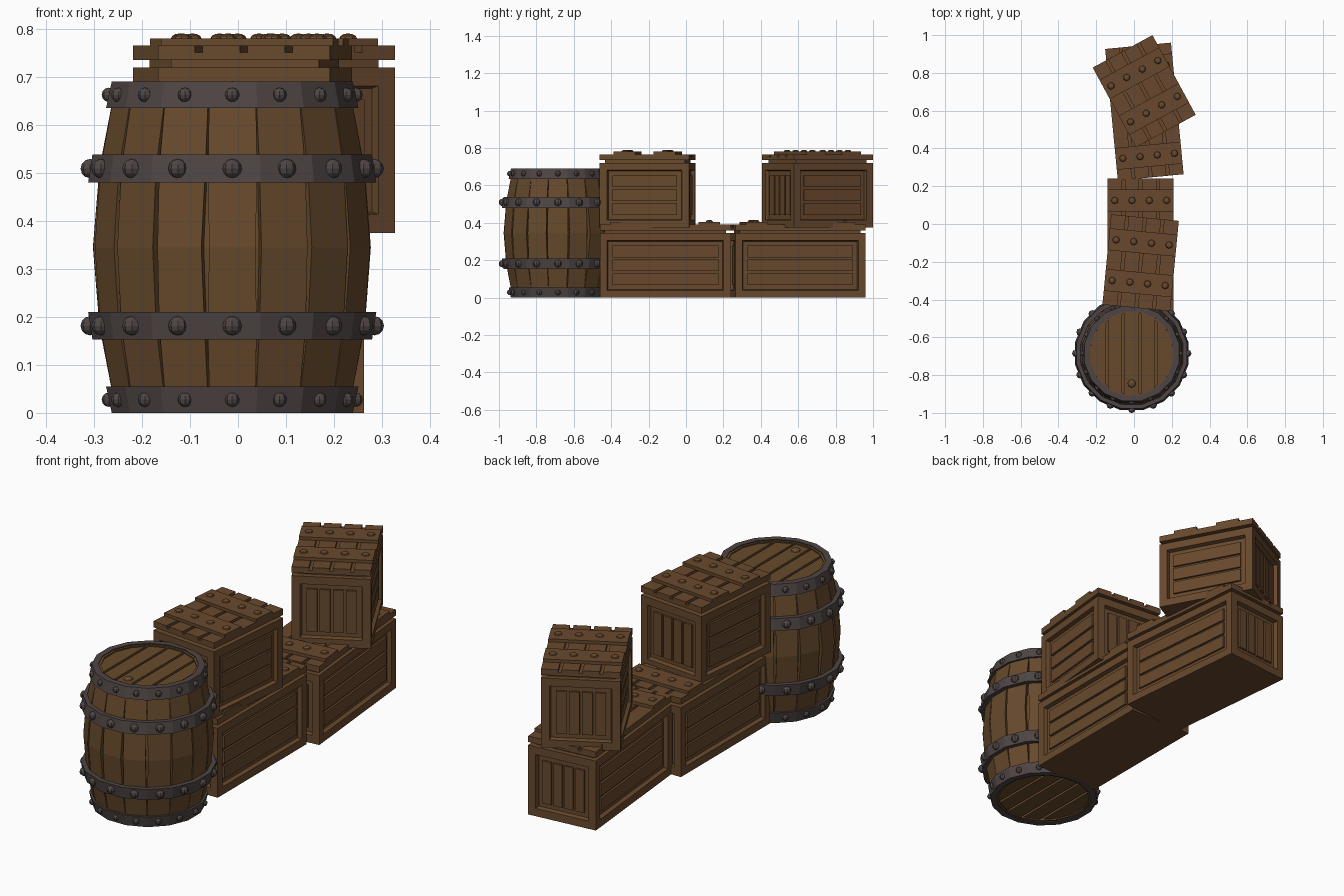
import bpy, bmesh, math, random
from mathutils import Matrix, Vector

if "Cube" in bpy.data.objects:
    bpy.data.objects.remove(bpy.data.objects["Cube"])

random.seed(4)


def material(name, rgb):
    m = bpy.data.materials.new(name)
    m.diffuse_color = (*rgb, 1)
    m.use_nodes = True
    m.node_tree.nodes["Principled BSDF"].inputs["Base Color"].default_value = m.diffuse_color
    return m


WOOD = material("crate wood", (0.138, 0.066, 0.026))
OAK = material("barrel wood", (0.136, 0.068, 0.025))
IRON = material("dark iron", (0.078, 0.060, 0.058))


def finish(name, bm, mat, matrix=Matrix()):
    bmesh.ops.recalc_face_normals(bm, faces=bm.faces)
    me = bpy.data.meshes.new(name)
    bm.to_mesh(me)
    bm.free()
    me.materials.append(mat)
    ob = bpy.data.objects.new(name, me)
    ob.matrix_world = matrix
    bpy.context.collection.objects.link(ob)
    return ob


def box(bm, x0, x1, y0, y1, z0, z1):
    m = Matrix.Translation(((x0 + x1) / 2, (y0 + y1) / 2, (z0 + z1) / 2)) \
        @ Matrix.Diagonal((x1 - x0, y1 - y0, z1 - z0, 1))
    return bmesh.ops.create_cube(bm, size=1, matrix=m)


def stud(bm, loc, r, squash=(1, 1, 1)):
    m = Matrix.Translation(loc) @ Matrix.Diagonal((*squash, 1))
    bmesh.ops.create_uvsphere(bm, u_segments=8, v_segments=6, radius=r, matrix=m)


def prism(bm, pts, z0, z1):
    lo = [bm.verts.new((x, y, z0)) for x, y in pts]
    hi = [bm.verts.new((x, y, z1)) for x, y in pts]
    bm.faces.new(lo)
    bm.faces.new(hi)
    for i in range(len(pts)):
        j = (i + 1) % len(pts)
        bm.faces.new((lo[i], lo[j], hi[j], hi[i]))


# ---------------------------------------------------------------- crates
H = 0.345


def crate(name, w, l, x, y, z, angle, batten_y):
    mat = Matrix.Translation((x, y, z)) @ Matrix.Rotation(math.radians(angle), 4, 'Z')
    a, b = w / 2, l / 2
    frame, depth = 0.055, 0.02

    # framed body with recessed sides
    bm = bmesh.new()
    box(bm, -a, a, -b, b, 0, H)
    bm.normal_update()
    sides = [f for f in bm.faces if abs(f.normal.z) < 0.5]
    bmesh.ops.inset_individual(bm, faces=sides, thickness=frame, depth=0)
    bmesh.ops.inset_individual(bm, faces=sides, thickness=0.007, depth=-depth)
    # neck under the lid
    box(bm, -a + .025, a - .025, -b + .025, b - .025, H - .01, H + .02)
    finish(name + "_body", bm, WOOD, mat)

    # slats: three horizontal on long sides, four upright on short sides
    bm = bmesh.new()
    gap = 0.012
    e = frame + 0.012
    for s in (-1, 1):
        step = (H - 2 * e + gap) / 3
        for i in range(3):
            z0 = e + i * step
            xs = sorted((s * (a - depth - .005), s * (a - depth + .010)))
            box(bm, *xs, -b + e, b - e, z0, z0 + step - gap)
        step = (w - 2 * e + gap) / 4
        for i in range(4):
            x0 = -a + e + i * step
            ys = sorted((s * (b - depth - .005), s * (b - depth + .010)))
            box(bm, x0, x0 + step - gap, *ys, e, H - e)
    finish(name + "_slats", bm, WOOD, mat)

    # lid: backing board, four planks, two battens with round studs
    bm = bmesh.new()
    box(bm, -a, a, -b, b, H + .015, H + .031)
    step = (w + 0.016) / 4
    centres = []
    for i in range(4):
        x0 = -a + i * step
        box(bm, x0, x0 + step - .016, -b, b, H + .029, H + .045)
        centres.append(x0 + (step - .016) / 2)
    for s in (-1, 1):
        yb = s * batten_y
        box(bm, -a, a, yb - .058, yb + .058, H + .044, H + .060)
        for c in centres:
            stud(bm, (c, yb, H + .060), 0.019, (1, 1, .55))
    finish(name + "_lid", bm, WOOD, mat)


crate("lower_front_crate", 0.35, 0.70, 0.035, -0.11, 0, 0, 0.235)
crate("lower_back_crate", 0.35, 0.70, 0.055, 0.595, 0, 5.5, 0.235)
crate("upper_front_crate", 0.36, 0.48, 0.035, -0.205, 0.375, -5.5, 0.108)
crate("upper_back_crate", 0.36, 0.48, 0.054, 0.703, 0.375, 28.5, 0.108)

# ---------------------------------------------------------------- barrel
N = 16
BH = 0.69
AT = Matrix.Translation((-0.012, -0.685, 0))
PROFILE = [(0.005, .248), (.06, .258), (.18, .281), (.345, .294),
           (.51, .281), (.63, .258), (.685, .248)]


def polar(r, t, z):
    return Vector((r * math.sin(t), -r * math.cos(t), z))


# curved staves with slightly uneven edges
bm = bmesh.new()
for i in range(N):
    t = 2 * math.pi * i / N
    half = math.pi / N
    rings = []
    wide = random.uniform(0.80, 0.98)
    for k, (z, r) in enumerate(PROFILE):
        mid = 1 - abs(z - .345) / .345
        h0 = half * (0.99 + (wide - 0.99) * mid)
        h1 = half * (0.99 + (random.uniform(.84, .98) - 0.99) * mid)
        rings.append([bm.verts.new(p) for p in (
            polar(r, t - h0, z), polar(r, t + h1, z),
            polar(r - .032, t + h1, z), polar(r - .032, t - h0, z))])
    for p, q in zip(rings, rings[1:]):
        for j in range(4):
            m = (j + 1) % 4
            bm.faces.new((p[j], p[m], q[m], q[j]))
    bm.faces.new(rings[0])
    bm.faces.new(rings[-1])
finish("barrel_staves", bm, OAK, AT)

# inner core closing the seams, with recessed ends
bm = bmesh.new()
core = [(.025, .230)] + [(z, r - .022) for z, r in PROFILE[1:-1]] + [(.665, .230)]
loops = [[bm.verts.new(polar(r, 2 * math.pi * (i + .5) / N, z)) for i in range(N)]
         for z, r in core]
for p, q in zip(loops, loops[1:]):
    for i in range(N):
        j = (i + 1) % N
        bm.faces.new((p[i], p[j], q[j], q[i]))
bm.faces.new(loops[0])
bm.faces.new(loops[-1])
finish("barrel_core", bm, OAK, AT)

# head boards on both ends, plus the bung
bm = bmesh.new()
R = 0.218
cuts = [-R, -.13, -.045, .045, .13, R]
for z0, z1 in ((.012, .03), (.66, .678)):
    for x0, x1 in zip(cuts, cuts[1:]):
        x0, x1 = x0 + .006, x1 - .006
        xs = [x0 + (x1 - x0) * k / 4 for k in range(5)]
        arc = [(x, math.sqrt(R * R - x * x)) for x in xs]
        prism(bm, arc + [(x, -y) for x, y in reversed(arc)], z0, z1)
stud(bm, (0, -.16, .678), .022, (1, 1, .6))
finish("barrel_heads", bm, OAK, AT)


# iron hoops: closed band with a rectangular section that follows the bulge
def hoop(name, z0, z1, r0, r1, stud_r, stud_at):
    bm = bmesh.new()
    rings = []
    for i in range(N):
        t = 2 * math.pi * (i + .5) / N
        rings.append([bm.verts.new(polar(r, t, z)) for r, z in (
            (r0, z0), (r1, z1), (r1 - .03, z1), (r0 - .03, z0))])
    for i in range(N):
        p, q = rings[i], rings[(i + 1) % N]
        for j in range(4):
            m = (j + 1) % 4
            bm.faces.new((p[j], p[m], q[m], q[j]))
    for i in range(N):
        stud(bm, polar(stud_at, 2 * math.pi * i / N, (z0 + z1) / 2), stud_r)
    finish(name, bm, IRON, AT)


hoop("bottom_hoop", 0, .055, .256, .268, .015, .257)
hoop("lower_hoop", .153, .21, .297, .306, .020, .296)
hoop("upper_hoop", .48, .538, .306, .297, .020, .296)
hoop("top_hoop", .635, BH, .268, .256, .015, .257)
